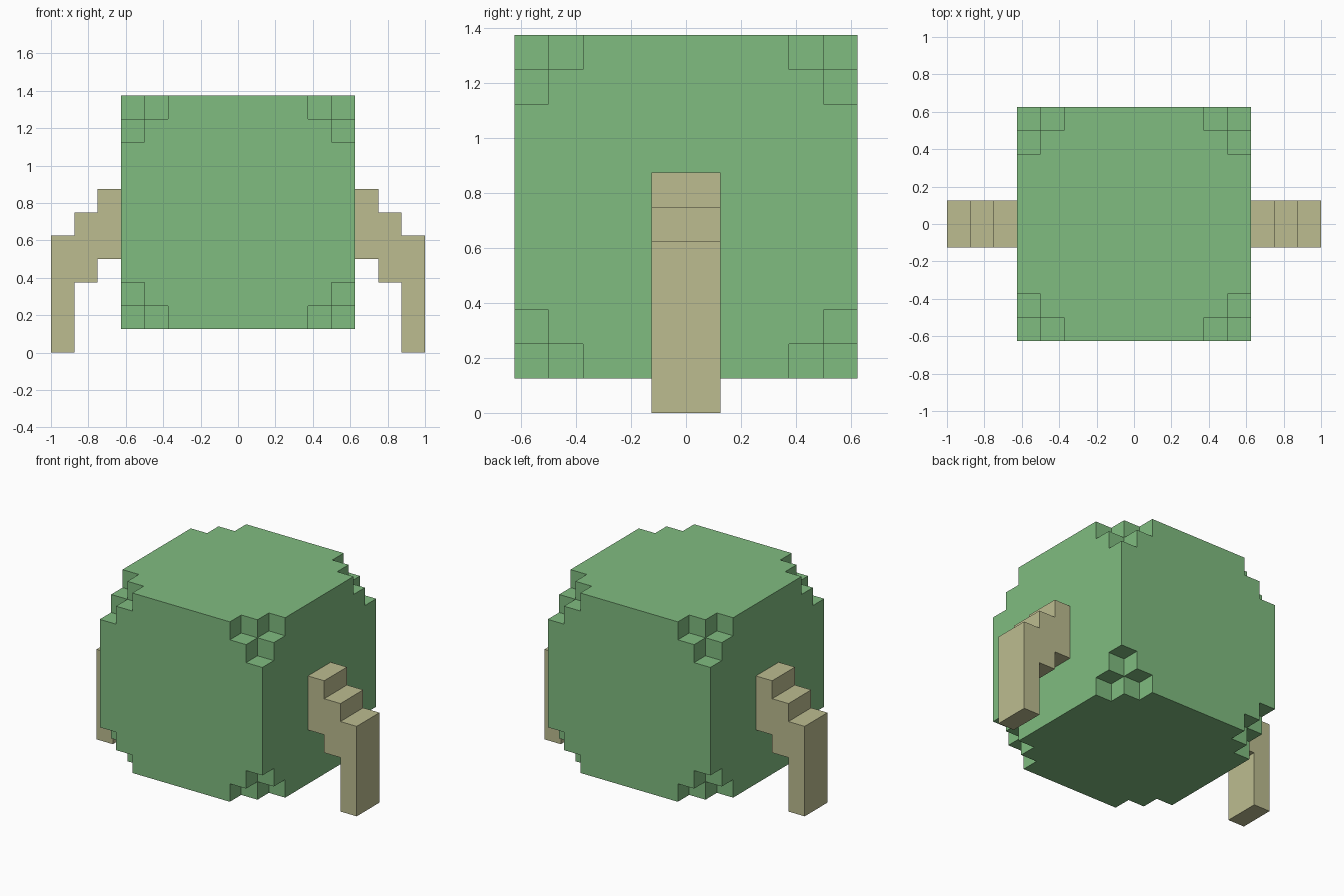
import bpy, bmesh, itertools
from mathutils import Vector

cube = bpy.data.objects.get("Cube")
if cube:
    bpy.data.objects.remove(cube, do_unlink=True)

U = 0.125   # size of one block
N = 10      # body width in blocks


def material(name, rgb):
    m = bpy.data.materials.new(name)
    m.use_nodes = True
    m.diffuse_color = (*rgb, 1)
    m.node_tree.nodes["Principled BSDF"].inputs["Base Color"].default_value = (*rgb, 1)
    return m


def finish(bm, name, mat):
    bmesh.ops.recalc_face_normals(bm, faces=bm.faces)
    mesh = bpy.data.meshes.new(name)
    bm.to_mesh(mesh)
    bm.free()
    mesh.materials.append(mat)
    obj = bpy.data.objects.new(name, mesh)
    bpy.context.collection.objects.link(obj)
    return obj


green = material("leaf green", (0.216, 0.503, 0.216))
tan = material("tan", (0.503, 0.503, 0.279))

# Body: block grid without each corner block and its three edge neighbours
def filled(cell):
    if min(cell) < 0 or max(cell) >= N:
        return False
    return sum(min(c, N - 1 - c) for c in cell) > 1


bm = bmesh.new()
for cell in itertools.product(range(N), repeat=3):
    if not filled(cell):
        continue
    for axis, side in itertools.product(range(3), (0, 1)):
        beside = list(cell)
        beside[axis] += 2 * side - 1
        if filled(beside):
            continue
        corners = []
        for a, b in ((0, 0), (1, 0), (1, 1), (0, 1)):
            p = Vector(cell)
            p[axis] += side
            p[(axis + 1) % 3] += a
            p[(axis + 2) % 3] += b
            corners.append(bm.verts.new((p - Vector((N / 2, N / 2, -1))) * U))
        bm.faces.new(corners if side else corners[::-1])
bmesh.ops.remove_doubles(bm, verts=bm.verts, dist=0.001)
bmesh.ops.dissolve_limit(bm, angle_limit=0.01, verts=bm.verts, edges=bm.edges)
finish(bm, "body", green)

# Arms: stepped profile in blocks (x, z), extruded front to back
PROFILE = [(5, 4), (6, 4), (6, 3), (7, 3), (7, 0), (8, 0),
           (8, 5), (7, 5), (7, 6), (6, 6), (6, 7), (5, 7)]
for name, sign in (("left_arm", 1), ("right_arm", -1)):
    bm = bmesh.new()
    face = bm.faces.new([bm.verts.new((sign * x * U, -U, z * U)) for x, z in PROFILE])
    ext = bmesh.ops.extrude_face_region(bm, geom=[face], use_keep_orig=True)
    moved = [g for g in ext["geom"] if isinstance(g, bmesh.types.BMVert)]
    bmesh.ops.translate(bm, vec=(0, 2 * U, 0), verts=moved)
    finish(bm, name, tan)
